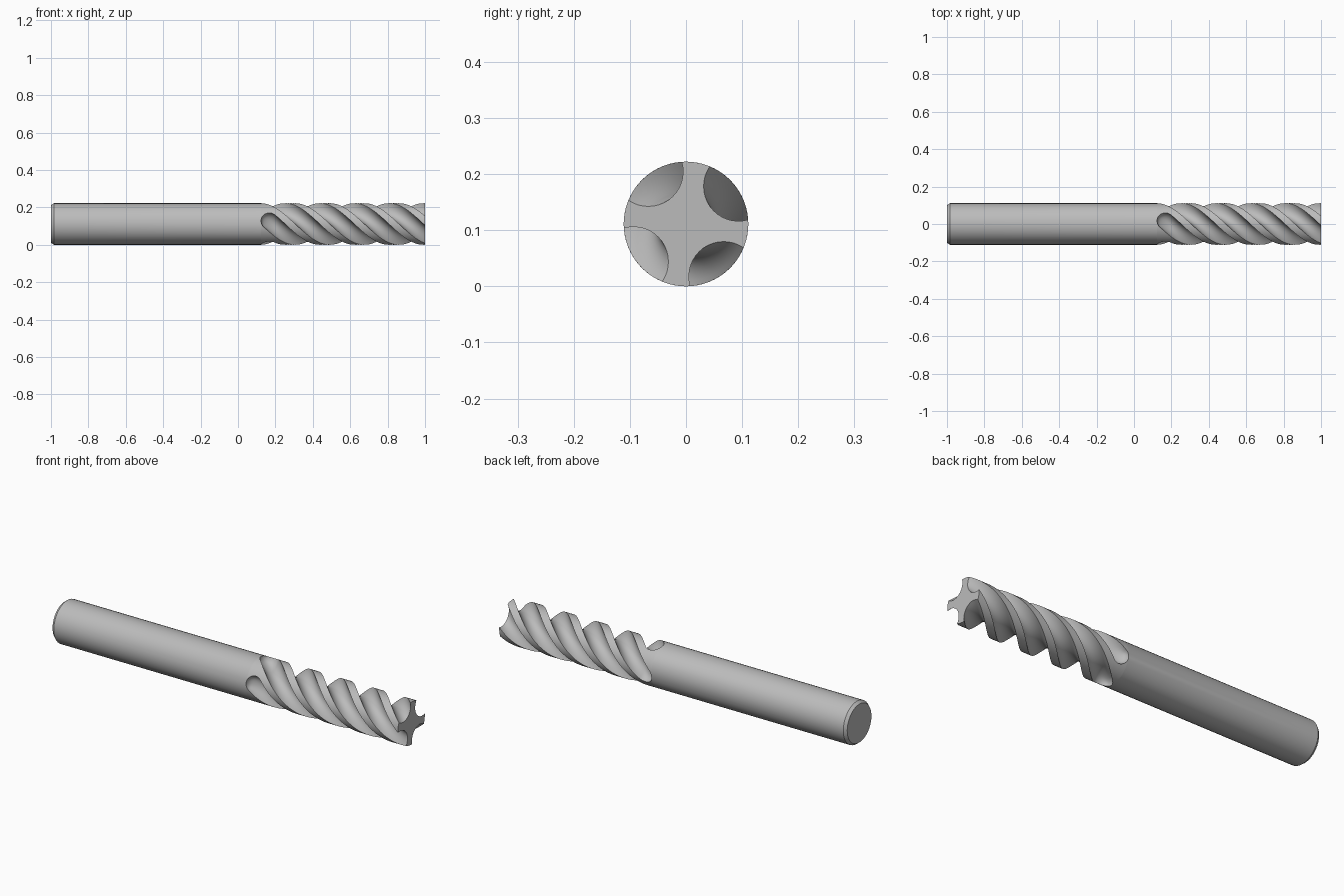
import bpy
import bmesh
from math import sin, cos, tan, atan, atan2, acos, hypot, sqrt, pi, radians

if "Cube" in bpy.data.objects:
    bpy.data.objects.remove(bpy.data.objects["Cube"], do_unlink=True)

R = 0.111               # tool radius
PITCH = 0.74            # length of one full turn of a flute
FLUTES = 4
START = 0.168           # centre of the rounded flute run-out
PHASE = radians(171)    # angle of the first flute there
SCOOP_R, SCOOP_C = 0.062, 0.115   # flute arc radius and its distance from the axis
FLUTE_SEGS, LAND_SEGS = 16, 10

slope = 2 * pi * R / PITCH
helix = atan(slope)

# Flute section as (angle, depth) pairs, from edge to edge
beta = acos((SCOOP_C**2 + SCOOP_R**2 - R**2) / (2 * SCOOP_C * SCOOP_R))
section = []
for i in range(FLUTE_SEGS + 1):
    b = beta * (2 * i / FLUTE_SEGS - 1)
    px, py = SCOOP_C - SCOOP_R * cos(b), SCOOP_R * sin(b)
    section.append((atan2(py, px), R - hypot(px, py)))
half = section[-1][0]
nose = half * R * cos(helix)      # radius of the rounded run-out


def flute_bounds(x):
    """Lower and upper flute edge angles at x, about the flute start."""
    d = x - START
    arc = sqrt(max(0, nose**2 - d**2))
    bend = nose * sin(helix)
    upper = arc if d < -bend else slope * d + half * R
    lower = -arc if d < bend else slope * d - half * R
    return lower / R, upper / R


def ring(x, scale=1.0):
    """Cross-section of the tool at x, as (x, y, z) points."""
    lower, upper = flute_bounds(max(x, START - nose))
    q = (upper - lower) / (2 * half)
    mid = (upper + lower) / 2
    pts = []
    for f in range(FLUTES):
        base = PHASE + f * 2 * pi / FLUTES
        polar = [(base + mid + a * q, R - depth * q) for a, depth in section]
        gap = 2 * pi / FLUTES - (upper - lower)
        polar += [(base + upper + gap * j / LAND_SEGS, R) for j in range(1, LAND_SEGS)]
        pts += [(x, r * scale * cos(a), R + r * scale * sin(a)) for a, r in polar]
    return pts


# Rows along the axis: chamfered shank, run-out, helical flutes
bend_x = START + nose * sin(helix)
rows = [ring(-1, 0.9), ring(-0.985)]
rows += [ring(START - nose * cos(pi / 2 * i / 16)) for i in range(16)]
rows += [ring(START + (bend_x - START) * i / 8) for i in range(8)]
rows += [ring(bend_x + (1 - bend_x) * i / 90) for i in range(91)]

bm = bmesh.new()
loops = [[bm.verts.new(p) for p in row] for row in rows]
n = len(loops[0])
for a, b in zip(loops, loops[1:]):
    for i in range(n):
        j = (i + 1) % n
        bm.faces.new((a[i], a[j], b[j], b[i]))
bm.faces.new(loops[0])
bm.faces.new(loops[-1])
bmesh.ops.remove_doubles(bm, verts=bm.verts, dist=1e-5)
bmesh.ops.recalc_face_normals(bm, faces=bm.faces)

mesh = bpy.data.meshes.new("end_mill")
bm.to_mesh(mesh)
bm.free()
tool = bpy.data.objects.new("end_mill", mesh)
bpy.context.collection.objects.link(tool)

# Plain steel
steel = bpy.data.materials.new("grey_steel")
steel.use_nodes = True
colour = (0.5, 0.5, 0.5, 1)
steel.diffuse_color = colour
steel.node_tree.nodes["Principled BSDF"].inputs["Base Color"].default_value = colour
mesh.materials.append(steel)

bpy.ops.object.select_all(action="DESELECT")
tool.select_set(True)
bpy.context.view_layer.objects.active = tool
bpy.ops.object.shade_smooth_by_angle(angle=radians(30))
